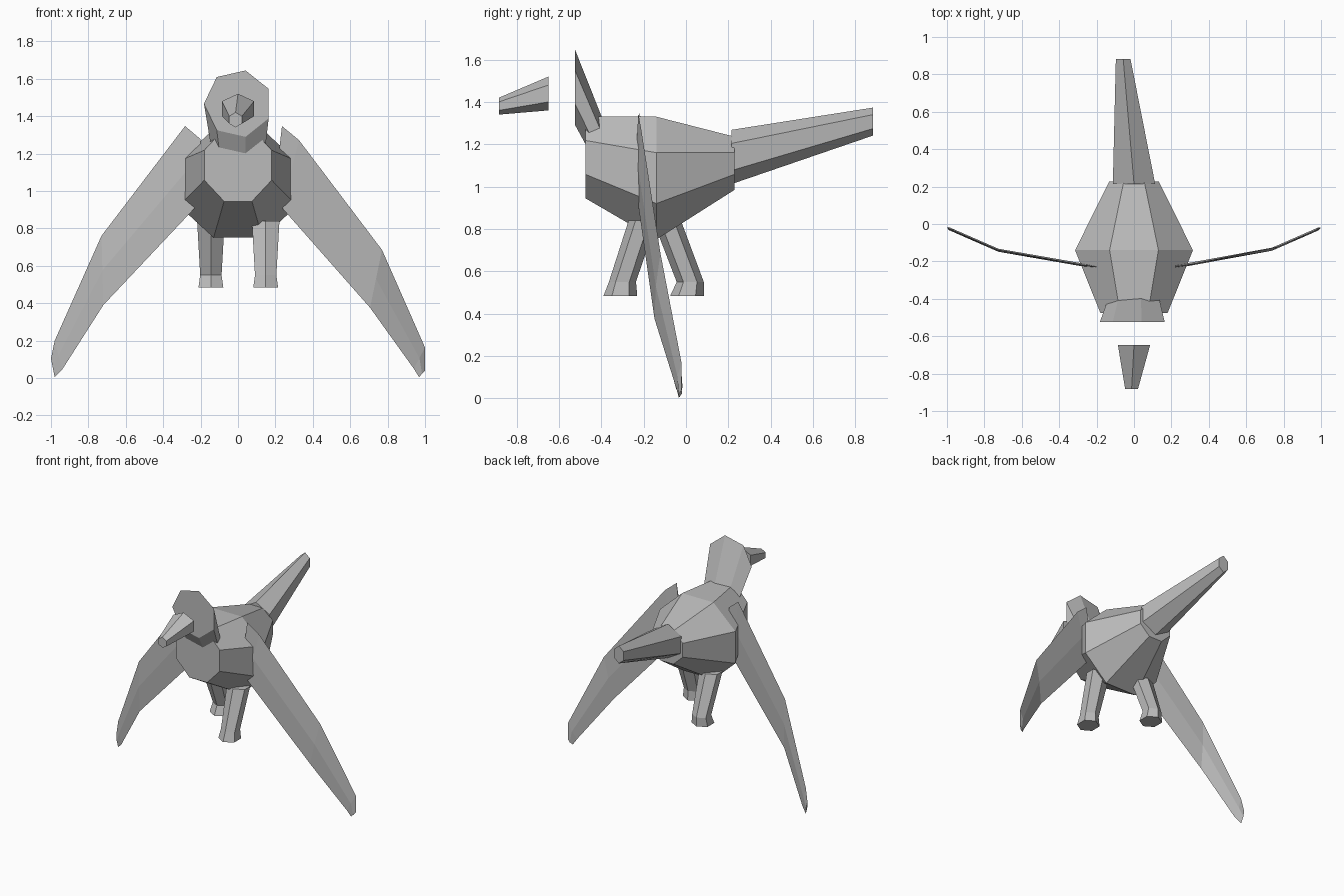
import bpy
import bmesh
from math import cos, sin, pi, radians

cube = bpy.data.objects.get("Cube")
if cube:
    bpy.data.objects.remove(cube)

grey = bpy.data.materials.new("plain grey")
grey.use_nodes = True
GREY = (0.5, 0.5, 0.5, 1)
grey.diffuse_color = GREY
grey.node_tree.nodes["Principled BSDF"].inputs["Base Color"].default_value = GREY


def loft(name, rings):
    """Skin a list of equal-length point rings and cap both ends."""
    bm = bmesh.new()
    loops = [[bm.verts.new(p) for p in ring] for ring in rings]
    n = len(loops[0])
    for a, b in zip(loops, loops[1:]):
        for i in range(n):
            j = (i + 1) % n
            bm.faces.new((a[i], a[j], b[j], b[i]))
    bm.faces.new(loops[0])
    bm.faces.new(loops[-1])
    bmesh.ops.remove_doubles(bm, verts=bm.verts, dist=0.0001)
    bmesh.ops.recalc_face_normals(bm, faces=bm.faces)
    mesh = bpy.data.meshes.new(name)
    bm.to_mesh(mesh)
    bm.free()
    mesh.materials.append(grey)
    obj = bpy.data.objects.new(name, mesh)
    bpy.context.collection.objects.link(obj)
    return obj


def ring(sides, start, center, ru, rv, upright=True):
    """Polygon ring facing along y (upright) or along z (flat)."""
    x, y, z = center
    points = []
    for i in range(sides):
        t = radians(start) + 2 * pi * i / sides
        u, v = ru * cos(t), rv * sin(t)
        points.append((x + u, y, z + v) if upright else (x + u, y + v, z))
    return points


# Body: three octagonal rings, corner radius from the flat-to-flat size
k = 1 / cos(pi / 8)
loft("body", [
    ring(8, 22.5, (0, -0.475, 1.138), 0.18 * k, 0.193 * k),
    ring(8, 22.5, (0, -0.14, 1.04), 0.315 * k, 0.29 * k),
    ring(8, 22.5, (0, 0.228, 1.11), 0.132 * k, 0.126 * k),
])

# Neck: slanted seven-sided taper sunk into the body
loft("neck", [
    ring(7, 180, (0, -0.523, 1.467), 0.182, 0.182),
    ring(7, 180, (0.008, -0.35, 1.09), 0.128, 0.122),
])

# Beak and tail: six-sided tapers with a ridge on top
k = 1 / cos(pi / 6)
loft("beak", [
    ring(6, 90, (0, -0.648, 1.44), 0.086 * k, 0.08),
    ring(6, 90, (-0.013, -0.883, 1.38), 0.034 * k, 0.04),
])
loft("tail", [
    ring(6, 90, (0, 0.215, 1.14), 0.113 * k, 0.128),
    ring(6, 90, (-0.058, 0.883, 1.307), 0.039 * k, 0.066),
])

# Legs in mid stride: thigh, ankle and foot rings
for name, x, stride in (("left_leg", 0.148, (-0.205, -0.3, -0.31)),
                        ("right_leg", -0.145, (-0.09, 0.02, 0.005))):
    sizes = ((0.84, 0.085, 0.066), (0.55, 0.066, 0.064), (0.483, 0.077, 0.08))
    loft(name, [ring(6, 90, (x, y, z), rx, ry, False)
                for y, (z, rx, ry) in zip(stride, sizes)])


def sweep(x):
    """How far back the wing lies at a distance from the middle."""
    x = abs(x)
    if x < 0.68:
        return -0.23 + (x - 0.2) * 0.146
    return -0.16 + (x - 0.68) * 0.437


def wing(name, stations):
    """Thin blade through pairs of leading and trailing edge points."""
    rings = []
    for (x1, z1), (x2, z2) in stations:
        xm, zm = (x1 + x2) / 2, (z1 + z2) / 2
        ym = (sweep(x1) + sweep(x2)) / 2
        rings.append([(x1, sweep(x1), z1), (xm, ym - 0.008, zm),
                      (x2, sweep(x2), z2), (xm, ym + 0.008, zm)])
    loft(name, rings)


# Wings: root, shoulder, wrist and tip stations
wing("left_wing", [
    ((0.235, 1.347), (0.19, 0.95)),
    ((0.326, 1.272), (0.235, 0.91)),
    ((0.77, 0.685), (0.706, 0.376)),
    ((1.0, 0.163), (0.94, 0.05)),
    ((1.0, 0.04), (0.968, 0.005)),
])
wing("right_wing", [
    ((-0.2, 1.277), (-0.19, 0.95)),
    ((-0.283, 1.347), (-0.23, 0.91)),
    ((-0.73, 0.76), (-0.72, 0.39)),
    ((-0.98, 0.2), (-0.94, 0.045)),
    ((-1.0, 0.104), (-0.98, 0.005)),
])
